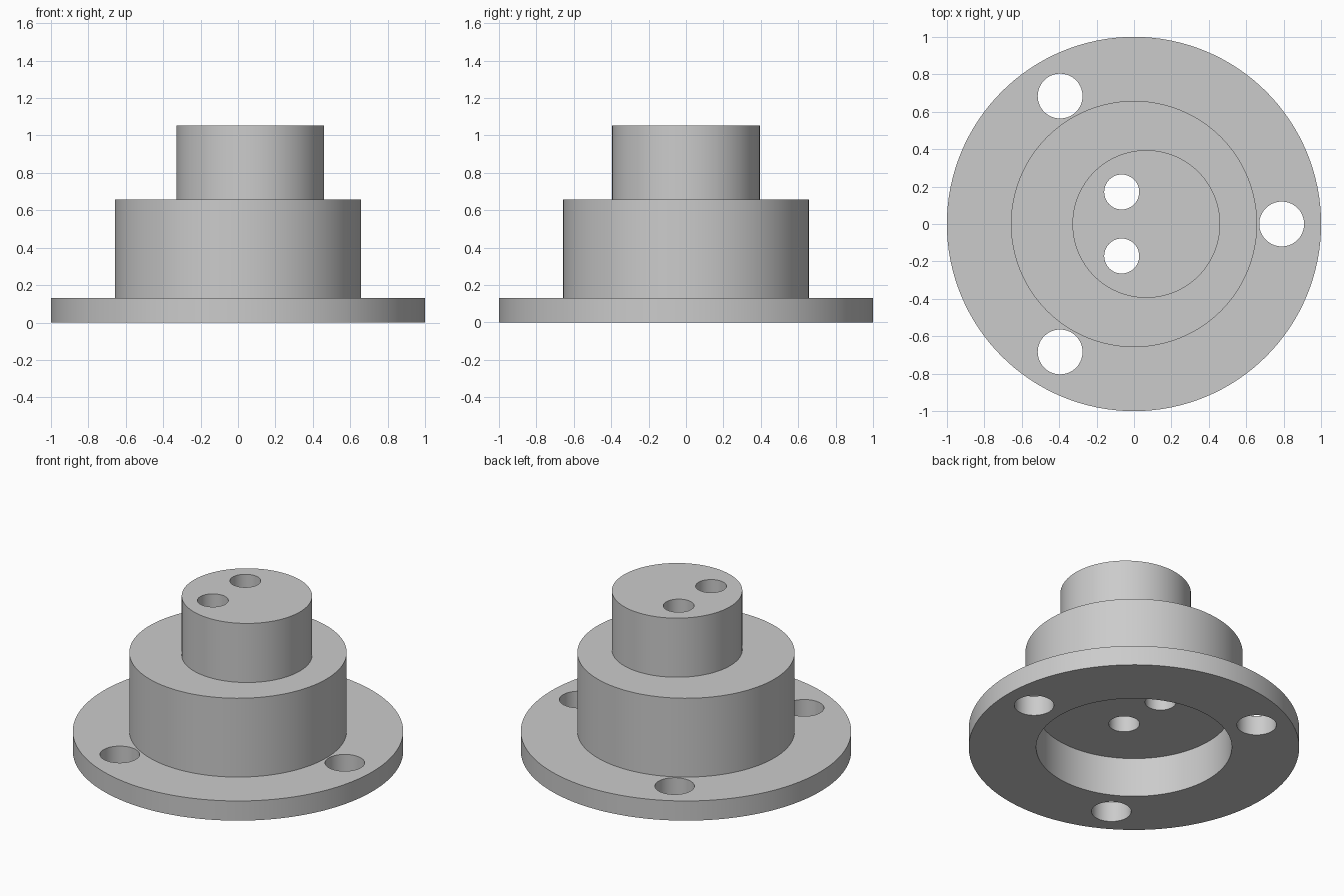
import bpy
from math import cos, sin, radians

cube = bpy.data.objects.get("Cube")
if cube:
    bpy.data.objects.remove(cube, do_unlink=True)

U = 1 / 7.6  # one design unit, so the flange is 2 wide

metal = bpy.data.materials.new("plain grey")
metal.use_nodes = True
grey = (0.6, 0.6, 0.6, 1)
metal.diffuse_color = grey
metal.node_tree.nodes["Principled BSDF"].inputs["Base Color"].default_value = grey


def cylinder(name, radius, bottom, top, x=0, y=0, sides=128):
    bpy.ops.mesh.primitive_cylinder_add(
        vertices=sides, radius=radius * U, depth=(top - bottom) * U,
        location=(x * U, y * U, (bottom + top) / 2 * U))
    obj = bpy.context.object
    obj.name = name
    obj.data.materials.append(metal)
    return obj


def combine(target, tool, operation):
    mod = target.modifiers.new(operation.title(), 'BOOLEAN')
    mod.operation = operation
    mod.solver = 'EXACT'
    mod.object = tool
    bpy.context.view_layer.objects.active = target
    bpy.ops.object.modifier_apply(modifier=mod.name)
    bpy.data.objects.remove(tool, do_unlink=True)


# Stepped body: flange, hub and offset boss
body = cylinder("flanged_hub", 7.6, 0, 1)
combine(body, cylinder("hub", 5, 0.5, 5), 'UNION')
combine(body, cylinder("boss", 3, 4.5, 8, x=0.5), 'UNION')

# Recess in the underside
combine(body, cylinder("recess", 4.5, -1, 2), 'DIFFERENCE')

# Three mounting holes around the flange
for angle in (0, 120, 240):
    a = radians(angle)
    combine(body, cylinder("mounting_hole", 0.91, -1, 2, 6 * cos(a), 6 * sin(a), 64),
            'DIFFERENCE')

# Two through holes in the boss
for side in (-1, 1):
    combine(body, cylinder("boss_hole", 0.71, 1, 9, -0.5, 1.3 * side, 64), 'DIFFERENCE')

bpy.ops.object.select_all(action='DESELECT')
body.select_set(True)
bpy.context.view_layer.objects.active = body
bpy.ops.object.transform_apply(location=True, rotation=True, scale=True)
bpy.ops.object.shade_smooth_by_angle(angle=radians(30))
